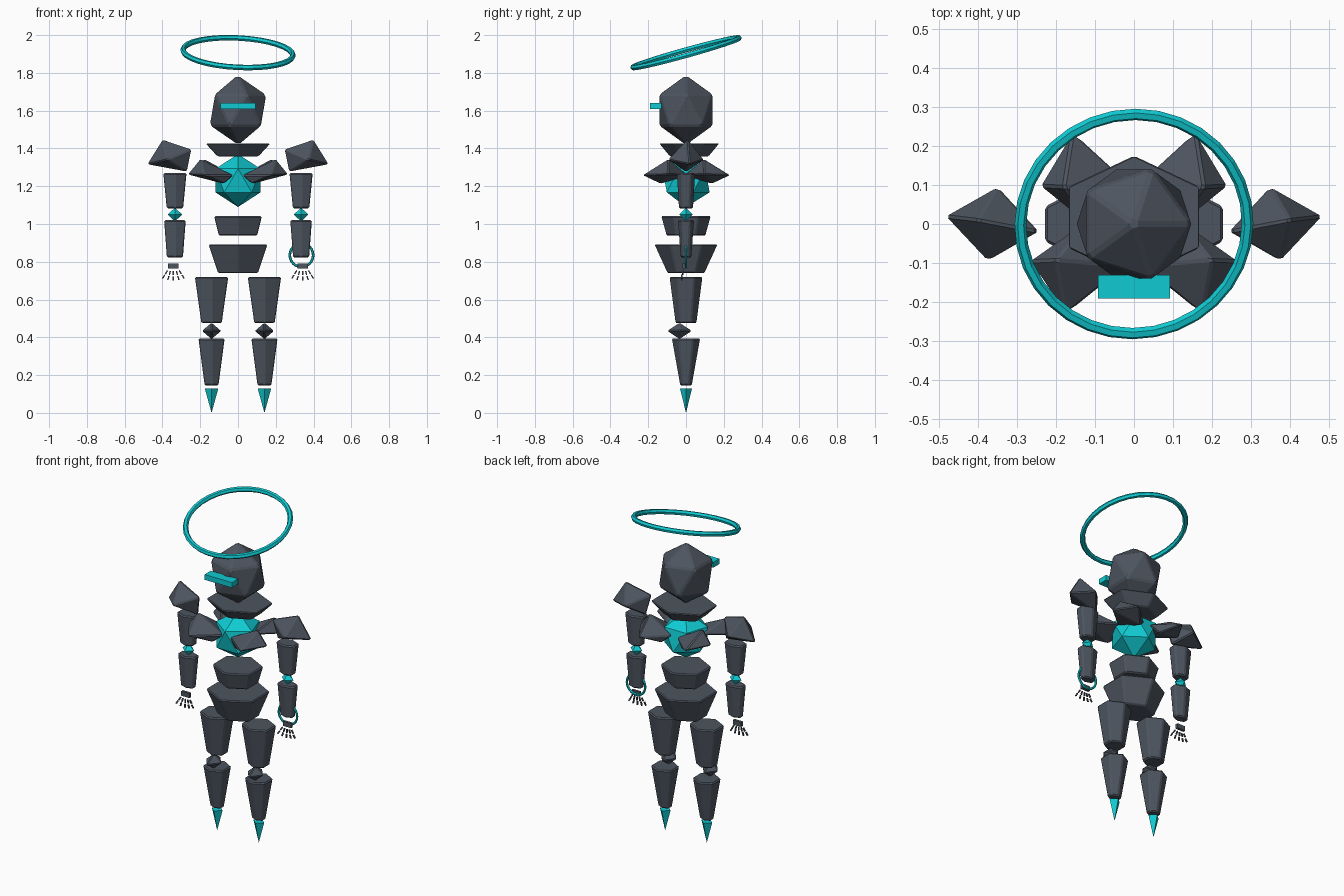
import bpy, bmesh, math
from mathutils import Matrix, Vector

cube = bpy.data.objects.get("Cube")
if cube:
    bpy.data.objects.remove(cube, do_unlink=True)


def material(name, color):
    m = bpy.data.materials.new(name)
    m.use_nodes = True
    m.diffuse_color = color
    m.node_tree.nodes["Principled BSDF"].inputs["Base Color"].default_value = color
    return m


STONE = material("dark slate", (0.075, 0.09, 0.115, 1))
GLOW = material("bright teal", (0.005, 0.6, 0.65, 1))


def finish(name, bm, mat, bevel=0.0):
    bmesh.ops.recalc_face_normals(bm, faces=bm.faces)
    mesh = bpy.data.meshes.new(name)
    bm.to_mesh(mesh)
    bm.free()
    mesh.materials.append(mat)
    ob = bpy.data.objects.new(name, mesh)
    bpy.context.collection.objects.link(ob)
    if bevel:
        mod = ob.modifiers.new("Bevel", 'BEVEL')
        mod.width = bevel
        mod.segments = 1
        mod.limit_method = 'ANGLE'
        mod.angle_limit = 0.3
    return ob


def frustum(name, x, y, z0, z1, bottom, top, mat=STONE, sides=6, bevel=0.007):
    """Tapered prism; bottom and top are (x radius, y radius)."""
    bm = bmesh.new()
    rings = []
    for z, (rx, ry) in ((z0, bottom), (z1, top)):
        angles = [2 * math.pi * i / sides for i in range(sides)]
        rings.append([bm.verts.new((x + rx * math.sin(a), y + ry * math.cos(a), z)) for a in angles])
    for i in range(sides):
        j = (i + 1) % sides
        bm.faces.new((rings[0][i], rings[0][j], rings[1][j], rings[1][i]))
    bm.faces.new(rings[0])
    bm.faces.new(rings[1])
    bmesh.ops.remove_doubles(bm, verts=bm.verts, dist=0.0005)
    return finish(name, bm, mat, bevel)


def gem(name, points, mat=STONE, bevel=0.006):
    """Convex crystal through a few corner points."""
    bm = bmesh.new()
    for p in points:
        bm.verts.new(p)
    bmesh.ops.convex_hull(bm, input=bm.verts)
    return finish(name, bm, mat, bevel)


def diamond(name, center, radii, mat, bevel=0.0):
    c = Vector(center)
    points = []
    for axis in range(3):
        for s in (-1, 1):
            offset = Vector()
            offset[axis] = s * radii[axis]
            points.append(c + offset)
    return gem(name, points, mat, bevel)


def icosahedron(name, z, radii, mat, turn=0.0, bevel=0.0):
    bm = bmesh.new()
    mat4 = Matrix.Translation((0, 0, z)) @ Matrix.Rotation(turn, 4, 'Z') @ Matrix.Diagonal((*radii, 1))
    bmesh.ops.create_icosphere(bm, subdivisions=1, radius=1, matrix=mat4)
    return finish(name, bm, mat, bevel)


def box(name, center, size, mat, rotation=None):
    bm = bmesh.new()
    mat4 = Matrix.Translation(center) @ (rotation or Matrix()) @ Matrix.Diagonal((*size, 1))
    bmesh.ops.create_cube(bm, size=1, matrix=mat4)
    return finish(name, bm, mat)


def ring(name, center, rotation, major, minor, major_segments):
    bpy.ops.mesh.primitive_torus_add(location=center, rotation=rotation, major_radius=major,
                                     minor_radius=minor, major_segments=major_segments, minor_segments=6)
    ob = bpy.context.object
    ob.name = name
    ob.data.materials.append(GLOW)


# Halo, head and visor
ring("halo", (0, 0, 1.907), (math.radians(15.5), math.radians(3), 0), 0.291, 0.015, 32)
icosahedron("head", 1.603, (0.167, 0.167, 0.186), STONE, bevel=0.008)
box("visor", (0, -0.16, 1.625), (0.184, 0.06, 0.032), GLOW)

# Torso
frustum("collar", 0, 0.017, 1.358, 1.427, (0.125, 0.105), (0.198, 0.162))
icosahedron("core", 1.23, (0.14, 0.14, 0.14), GLOW, turn=-math.pi / 2)
frustum("waist", 0, 0, 0.938, 1.042, (0.117, 0.105), (0.146, 0.134))
frustum("pelvis", 0, 0, 0.74, 0.892, (0.122, 0.1), (0.18, 0.17))

for side, s in (("left", 1), ("right", -1)):
    # Chest and back plates
    plate = [(0.268, -0.095, 1.262), (0.175, -0.232, 1.258), (0.02, -0.107, 1.258),
             (0.116, 0.013, 1.258), (0.2, -0.092, 1.346), (0.075, -0.135, 1.212)]
    gem(side + "_chest_plate", [(s * x, y, z) for x, y, z in plate])
    gem(side + "_back_plate", [(s * x * 0.9, -y * 1.02, z) for x, y, z in plate])

    # Arm
    pad = [(0.484, 0.02, 1.315), (0.4, 0.01, 1.45), (0.243, -0.02, 1.397),
           (0.268, 0, 1.275), (0.35, 0.096, 1.34), (0.375, -0.096, 1.34)]
    gem(side + "_shoulder", [(s * x, y, z) for x, y, z in pad])
    ax = s * 0.334
    frustum(side + "_upper_arm", ax, 0, 1.083, 1.27, (0.05, 0.04), (0.071, 0.051))
    diamond(side + "_elbow", (ax, 0, 1.05), (0.039, 0.036, 0.036), GLOW)
    frustum(side + "_forearm", ax, 0, 0.823, 1.02, (0.049, 0.03), (0.066, 0.045))

    # Hand with splayed two-piece fingers
    hx = s * 0.342
    box(side + "_palm", (hx, -0.01, 0.778), (0.055, 0.016, 0.028), STONE)
    for i in range(5):
        spread = (i - 2) * 0.28
        for part, reach in (("base", 0.028), ("tip", 0.056)):
            tilt = Matrix.Rotation(-spread, 4, 'Y')
            pos = Vector((hx + (i - 2) * 0.011, -0.014 - reach * 0.15, 0.768))
            pos += Vector((math.sin(spread) * reach, 0, -math.cos(spread) * reach))
            box(f"{side}_finger_{i + 1}_{part}", pos, (0.007, 0.008, 0.022), STONE, tilt)

    # Leg
    lx = s * 0.14
    frustum(side + "_thigh", lx, 0, 0.475, 0.72, (0.062, 0.058), (0.102, 0.09))
    diamond(side + "_knee", (lx, -0.034, 0.434), (0.054, 0.07, 0.046), STONE, 0.005)
    frustum(side + "_shin", lx, 0, 0.145, 0.394, (0.042, 0.033), (0.08, 0.078))
    frustum(side + "_foot_spike", lx, 0, 0, 0.13, (0, 0), (0.036, 0.032), GLOW, 4, 0)

# Wrist ring on the left arm only
ring("wrist_ring", (0.336, 0, 0.835), (math.pi / 2, 0, 0), 0.062, 0.007, 24)
